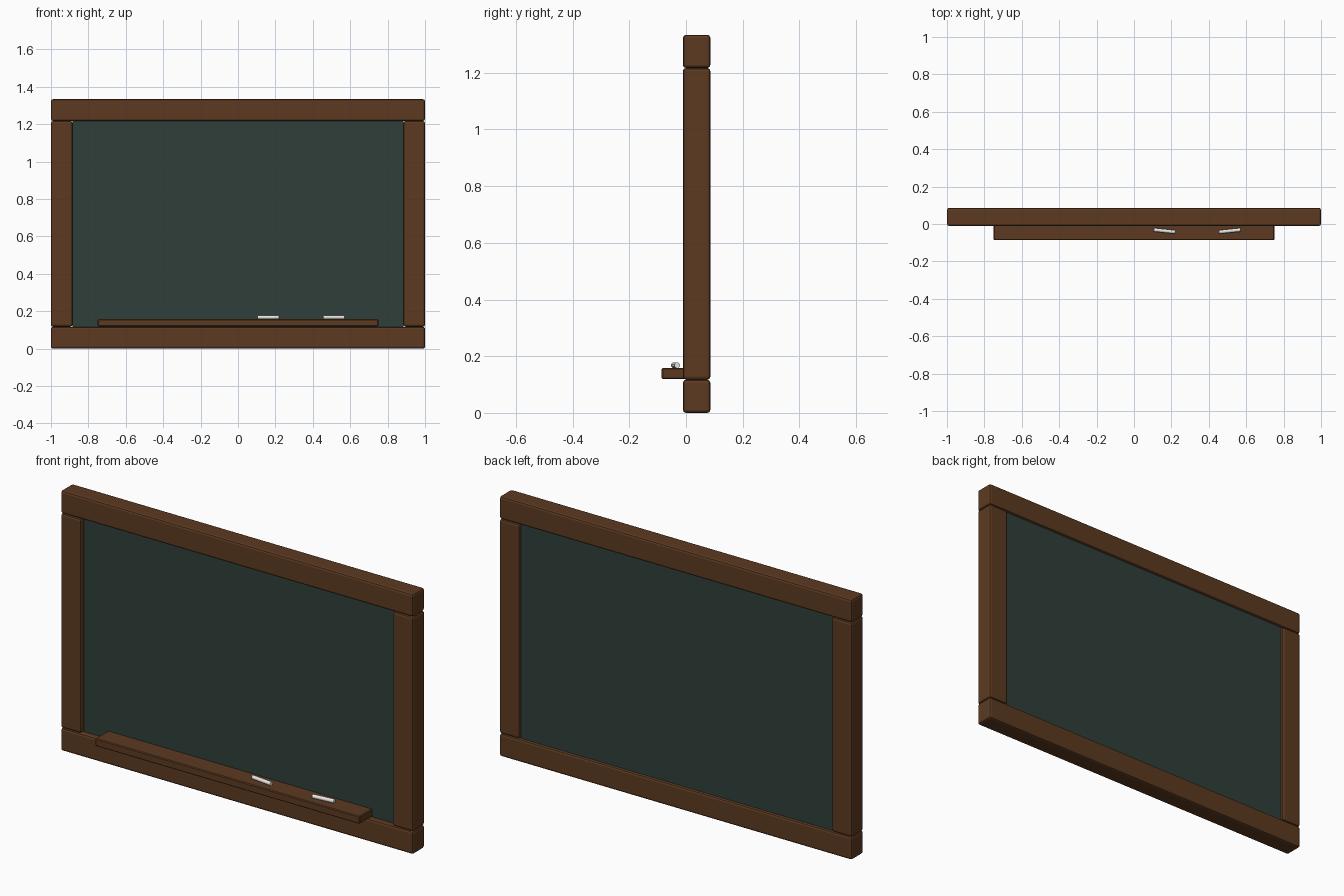
import bpy, math

if "Cube" in bpy.data.objects:
    bpy.data.objects.remove(bpy.data.objects["Cube"])


def linear(hex_code):
    out = []
    for i in (0, 2, 4):
        c = int(hex_code[i:i + 2], 16) / 255
        out.append(c / 12.92 if c <= 0.04045 else ((c + 0.055) / 1.055) ** 2.4)
    return (*out, 1.0)


def material(name, hex_code):
    m = bpy.data.materials.new(name)
    m.diffuse_color = linear(hex_code)
    m.use_nodes = True
    m.node_tree.nodes["Principled BSDF"].inputs["Base Color"].default_value = m.diffuse_color
    return m


wood = material("brown wood", "5C3A21")
slate = material("dark green slate", "2F3E38")
white = material("chalk white", "F2F2EE")


def box(name, x, y, z, mat, bevel=0.0, segments=2):
    """Box spanning the given (min, max) ranges, with optional bevelled edges."""
    bpy.ops.mesh.primitive_cube_add(size=1, location=[(a + b) / 2 for a, b in (x, y, z)])
    ob = bpy.context.object
    ob.name = name
    ob.scale = [b - a for a, b in (x, y, z)]
    bpy.ops.object.transform_apply(location=False, rotation=False, scale=True)
    ob.data.materials.append(mat)
    if bevel:
        mod = ob.modifiers.new("Bevel", 'BEVEL')
        mod.width, mod.segments = bevel, segments
    return ob


HEIGHT, RAIL, DEPTH = 1.334, 0.117, (-0.011, 0.086)

# Frame: full-width rails with posts between them
box("bottom_rail", (-1, 1), DEPTH, (0, RAIL), wood, 0.011)
box("top_rail", (-1, 1), DEPTH, (HEIGHT - RAIL, HEIGHT), wood, 0.011)
for side, x in (("left", (-1, -0.885)), ("right", (0.885, 1))):
    box(side + "_post", x, DEPTH, (RAIL, HEIGHT - RAIL), wood, 0.011)

# Writing surface, recessed in the frame
box("board_panel", (-0.886, 0.886), (0.018, 0.073), (RAIL, HEIGHT - RAIL), slate)

# Chalk ledge
box("chalk_tray", (-0.75, 0.75), (-0.086, 0.02), (0.119, 0.158), wood, 0.004, 1)

# Two chalk sticks lying on the ledge
for name, x, turn in (("chalk_a", 0.163, -6), ("chalk_b", 0.512, 6)):
    bpy.ops.mesh.primitive_cylinder_add(
        vertices=16, radius=0.01, depth=0.115, location=(x, -0.037, 0.168),
        rotation=(0, math.radians(90), math.radians(turn)))
    chalk = bpy.context.object
    chalk.name = name
    chalk.data.materials.append(white)
    bpy.ops.object.shade_smooth_by_angle()
